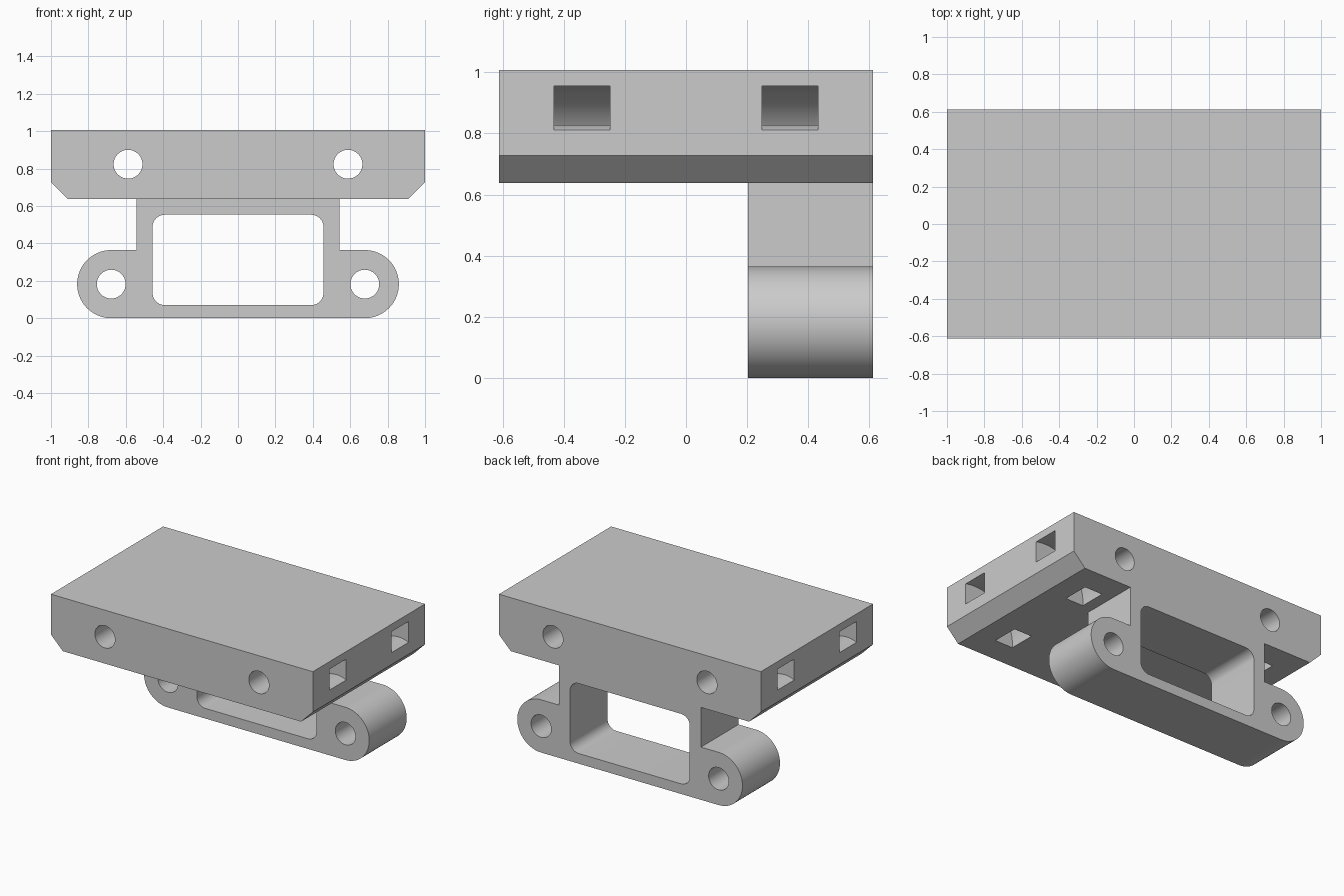
import bpy, bmesh, math

cube = bpy.data.objects.get("Cube")
if cube:
    bpy.data.objects.remove(cube, do_unlink=True)

grey = bpy.data.materials.new("plain grey")
grey.use_nodes = True
colour = (0.6, 0.6, 0.6, 1)
grey.diffuse_color = colour
grey.node_tree.nodes["Principled BSDF"].inputs["Base Color"].default_value = colour


def arc(cx, cz, r, start, end, steps):
    """Points along an arc in the XZ plane, angles in degrees."""
    angles = [math.radians(start + (end - start) * i / steps) for i in range(steps + 1)]
    return [(cx + r * math.cos(a), cz + r * math.sin(a)) for a in angles]


def mirrored(half):
    """Close a right-hand half profile with its reflection."""
    return half + [(-x, z) for x, z in reversed(half)]


def extrude(name, profile, y0, y1):
    """Solid made by extruding an XZ profile along Y."""
    bm = bmesh.new()
    face = bm.faces.new([bm.verts.new((x, y0, z)) for x, z in profile])
    ext = bmesh.ops.extrude_face_region(bm, geom=[face])
    bmesh.ops.translate(bm, vec=(0, y1 - y0, 0),
                        verts=[g for g in ext["geom"] if isinstance(g, bmesh.types.BMVert)])
    bmesh.ops.recalc_face_normals(bm, faces=bm.faces)
    mesh = bpy.data.meshes.new(name)
    bm.to_mesh(mesh)
    bm.free()
    mesh.materials.append(grey)
    obj = bpy.data.objects.new(name, mesh)
    bpy.context.collection.objects.link(obj)
    return obj


def combine(target, other, operation):
    """Apply a boolean and discard the tool body."""
    bpy.context.view_layer.objects.active = target
    mod = target.modifiers.new(operation, "BOOLEAN")
    mod.operation = operation
    mod.solver = "EXACT"
    mod.object = other
    bpy.ops.object.modifier_apply(modifier=mod.name)
    bpy.data.objects.remove(other, do_unlink=True)


DEPTH, TOP, BASE = 0.612, 1.007, 0.638
BRACKET_FRONT = 0.203
LUG_X, LUG_R, HOLE_R = 0.678, 0.182, 0.077

# Top block with chamfered lower edges
body = extrude("mounting_bracket", mirrored([(0.91, BASE), (1, 0.728), (1, TOP)]),
               -DEPTH, DEPTH)

# Rear frame: rounded lugs and a neck under the block
frame = extrude("rear_frame", mirrored(
    arc(LUG_X, LUG_R, LUG_R, -90, 90, 40) + [(0.543, 2 * LUG_R), (0.543, BASE)]),
    BRACKET_FRONT, DEPTH)
combine(body, frame, "UNION")

# Rounded window through the frame
wx, low, high, r = 0.457, 0.07, 0.553, 0.065
window = extrude("window_cutter", mirrored(
    arc(wx - r, low + r, r, -90, 0, 10) + arc(wx - r, high - r, r, 0, 90, 10)),
    0, 1)
combine(body, window, "DIFFERENCE")

for side in (-1, 1):
    # Bolt holes along the depth of the block and the lugs
    for x, z in ((0.588, 0.823), (LUG_X, LUG_R)):
        hole = extrude("hole_cutter", arc(side * x, z, HOLE_R, 0, 352.5, 47), -1, 1)
        combine(body, hole, "DIFFERENCE")
    # Curved strap slots from the side faces to the underside
    for y in (-0.34, 0.34):
        ring = arc(0.925, 0.66, 0.304, 55, 195, 32) + arc(0.925, 0.66, 0.168, 195, 55, 32)
        slot = extrude("slot_cutter", [(side * x, z) for x, z in ring], y - 0.092, y + 0.092)
        combine(body, slot, "DIFFERENCE")

# Smooth the curved walls, keep the edges crisp
bpy.ops.object.select_all(action="DESELECT")
body.select_set(True)
bpy.context.view_layer.objects.active = body
bpy.ops.object.shade_smooth_by_angle(angle=math.radians(25))
